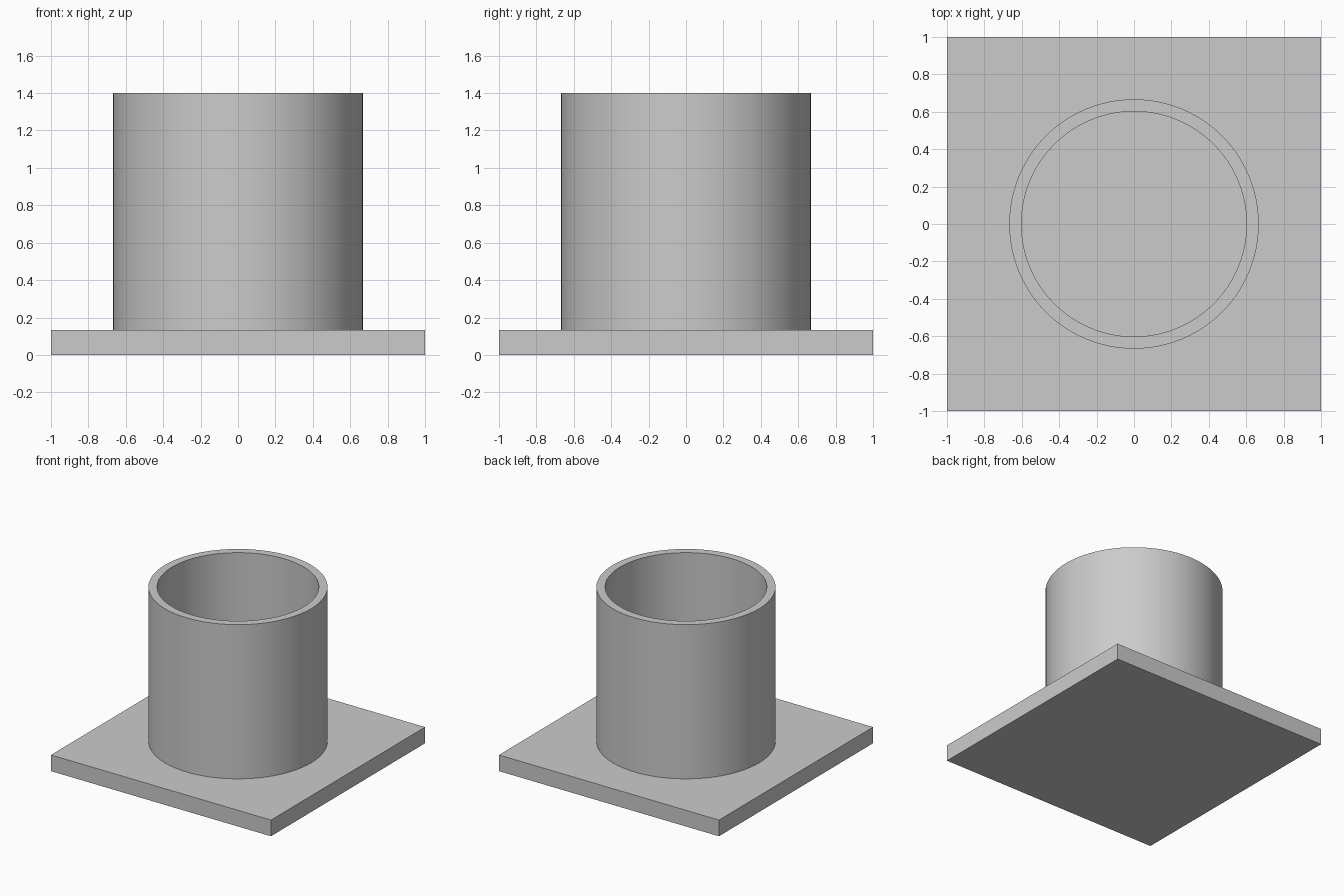
import bpy
import bmesh
import math

cube = bpy.data.objects.get("Cube")
if cube:
    bpy.data.objects.remove(cube, do_unlink=True)

PLATE_TOP = 0.133
TUBE_TOP = 1.4
OUTER, INNER = 0.667, 0.602
SEGMENTS = 96

# Single grey material
GREY = (0.6, 0.6, 0.6, 1.0)
grey = bpy.data.materials.new("plain grey")
grey.use_nodes = True
grey.diffuse_color = GREY
grey.node_tree.nodes["Principled BSDF"].inputs["Base Color"].default_value = GREY

# Square base plate
bpy.ops.mesh.primitive_cube_add(size=1, location=(0, 0, PLATE_TOP / 2))
plate = bpy.context.object
plate.name = "base_plate"
plate.scale = (2, 2, PLATE_TOP)
bpy.ops.object.transform_apply(location=False, rotation=False, scale=True)
plate.data.materials.append(grey)

# Open tube: a wall profile spun around z, standing on the plate
bm = bmesh.new()
profile = [(OUTER, PLATE_TOP), (OUTER, TUBE_TOP), (INNER, TUBE_TOP), (INNER, PLATE_TOP)]
verts = [bm.verts.new((r, 0, z)) for r, z in profile]
edges = [bm.edges.new(pair) for pair in zip(verts, verts[1:])]
bmesh.ops.spin(bm, geom=verts + edges, cent=(0, 0, 0), axis=(0, 0, 1),
               angle=math.tau, steps=SEGMENTS, use_merge=True)
bmesh.ops.remove_doubles(bm, verts=bm.verts, dist=0.0001)

# Make the rim face upward, so the walls face away from the material
bm.normal_update()
rim = max(bm.faces, key=lambda f: f.calc_center_median().z)
if rim.normal.z < 0:
    bmesh.ops.reverse_faces(bm, faces=bm.faces)

mesh = bpy.data.meshes.new("tube")
bm.to_mesh(mesh)
bm.free()
mesh.materials.append(grey)
tube = bpy.data.objects.new("tube", mesh)
bpy.context.collection.objects.link(tube)

# Smooth round walls with sharp rims
bpy.ops.object.select_all(action='DESELECT')
tube.select_set(True)
bpy.context.view_layer.objects.active = tube
bpy.ops.object.shade_smooth_by_angle(angle=math.radians(30))
